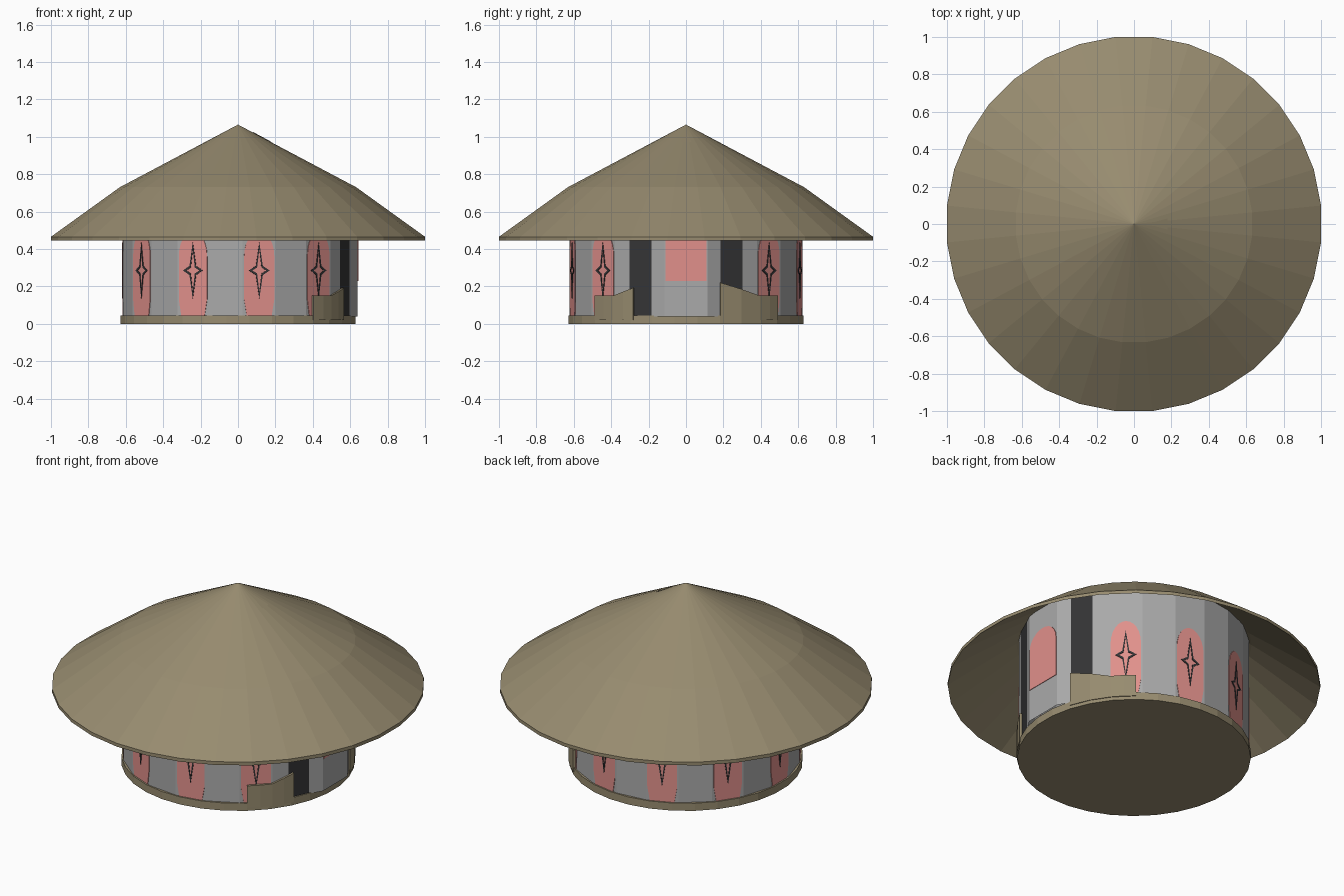
import bpy
from math import sin, cos, pi, radians

if "Cube" in bpy.data.objects:
    bpy.data.objects.remove(bpy.data.objects["Cube"])


def material(name, rgb):
    m = bpy.data.materials.new(name)
    m.diffuse_color = (*rgb, 1)
    m.use_nodes = True
    m.node_tree.nodes["Principled BSDF"].inputs["Base Color"].default_value = m.diffuse_color
    return m


thatch = material("thatch", (0.31, 0.26, 0.16))
plaster = material("plaster", (0.40, 0.40, 0.40))
pink = material("pink", (0.75, 0.28, 0.26))
dark = material("dark", (0.035, 0.035, 0.037))


def make(name, verts, faces, mats, indices=None):
    me = bpy.data.meshes.new(name)
    me.from_pydata(verts, [], faces)
    for m in mats:
        me.materials.append(m)
    if indices:
        for p, i in zip(me.polygons, indices):
            p.material_index = i
    me.update()
    ob = bpy.data.objects.new(name, me)
    bpy.context.scene.collection.objects.link(ob)
    return ob


def polar(r, deg, z):
    a = radians(deg)
    return (r * cos(a), r * sin(a), z)


def lathe(name, profile, mat, n=32):
    """Spin (r, z) points; points on the axis collapse to one vertex."""
    verts, rings, faces = [], [], []
    for r, z in profile:
        if r == 0:
            rings.append([len(verts)] * n)
            verts.append((0, 0, z))
        else:
            rings.append(list(range(len(verts), len(verts) + n)))
            verts += [polar(r, (i + 0.5) * 360 / n, z) for i in range(n)]
    for a, b in zip(rings, rings[1:]):
        for i in range(n):
            j = (i + 1) % n
            f = [b[i], b[j], a[j], a[i]]
            faces.append(list(dict.fromkeys(f)))
    return make(name, verts, faces, [mat])


def plate(name, az, dist, outline, thick, mat, inner=None):
    """Flat plate (or frame, if inner is given) facing outward at angle az."""
    a = radians(az)

    def place(u, v, d):
        return (d * cos(a) - u * sin(a), d * sin(a) + u * cos(a), v)
    n = len(outline)
    loops = [(outline, dist), (outline, dist + thick)]
    if inner:
        loops += [(inner, dist + thick), (inner, dist)]
    verts = [place(u, v, d) for pts, d in loops for u, v in pts]
    faces = []
    for k in range(len(loops) - 1):
        for i in range(n):
            j = (i + 1) % n
            faces.append((k * n + i, k * n + j, (k + 1) * n + j, (k + 1) * n + i))
    if not inner:
        faces.append(tuple(range(n, 2 * n)))
    return make(name, verts, faces, [mat])


# Thatched roof: thin two-slope shell, hollow underneath
lathe("roof", [(0, 1.065), (0.635, 0.73), (1.005, 0.465), (1.005, 0.445),
               (0.635, 0.705), (0, 1.03)], thatch)

# Small splinter just breaking the roof surface near the tip
make("roof_splinter", [(0.07, 0, 1.031), (0.18, 0.03, 0.972), (0.18, -0.03, 0.972),
                       (0.13, 0, 0.99)],
     [(0, 2, 1), (0, 1, 3), (0, 3, 2), (1, 2, 3)], [thatch])

# Base slab
lathe("base", [(0, 0.045), (0.63, 0.045), (0.63, 0), (0, 0)], thatch)

# Wall: 17 equal facets plus the door section on +x
R, START, N = 0.622, 37.5, 17
step = (360 - 2 * START) / N
corners = [(START + i * step, R) for i in range(N + 1)]
corners += [(331, R), (342.8, 0.625), (349.8, 0.65), (370.2, 0.65),
            (377.2, 0.625), (389, R)]
n = len(corners)
verts = [polar(r, d, z) for z in (0.04, 0.715) for d, r in corners]
faces = [(i, (i + 1) % n, n + (i + 1) % n, n + i) for i in range(n)]
make("wall", verts, faces, [plaster, dark],
     [1 if i in (N + 1, N + 5) else 0 for i in range(n)])

# Arched panels with star frames on every second facet
arch = [(-0.068, 0.045), (0.068, 0.045), (0.082, 0.13)]
arch += [(0.082 * cos(t * pi / 12), 0.36 + 0.135 * sin(t * pi / 12)) for t in range(13)]
arch.append((-0.082, 0.13))


def star(w, h, c):
    pts = [(w, 0), (c, c * 1.3), (0, h), (-c, c * 1.3),
           (-w, 0), (-c, -c * 1.3), (0, -h), (c, -c * 1.3)]
    return [(u, 0.285 + v) for u, v in pts]


apothem = R * cos(radians(step / 2))
for k in range(9):
    az = START + (2 * k + 0.5) * step
    plate(f"arch_panel_{k}", az, apothem - 0.002, arch, 0.005, pink)
    plate(f"star_frame_{k}", az, apothem, star(0.057, 0.15, 0.019), 0.006, dark,
          star(0.038, 0.115, 0.012))

# Pink panel above the door
door = [(-0.11, 0.23), (0.11, 0.23)]
door += [(0.11 * cos(t * pi / 12), 0.47 + 0.1 * sin(t * pi / 12)) for t in range(13)]
plate("door_panel", 0, 0.638, door, 0.005, pink)


# Low curved side walls flanking the door
def side_wall(name, stations):
    verts, faces = [], []
    for d, z in stations:
        verts += [polar(0.634, d, 0.02), polar(0.634, d, z),
                  polar(0.60, d, z), polar(0.60, d, 0.02)]
    for s in range(len(stations) - 1):
        for e in range(4):
            f = (e + 1) % 4
            faces.append((4 * s + e, 4 * s + 4 + e, 4 * s + 4 + f, 4 * s + f))
    last = len(verts) - 4
    faces += [(0, 1, 2, 3), (last + 3, last + 2, last + 1, last)]
    make(name, verts, faces, [thatch])


side_wall("side_wall_back", [(17, 0.22), (28, 0.185), (38.5, 0.15), (45, 0.15), (51, 0.15)])
side_wall("side_wall_front", [(-50.5, 0.15), (-44, 0.15), (-38, 0.15), (-32, 0.172), (-26.5, 0.192)])
